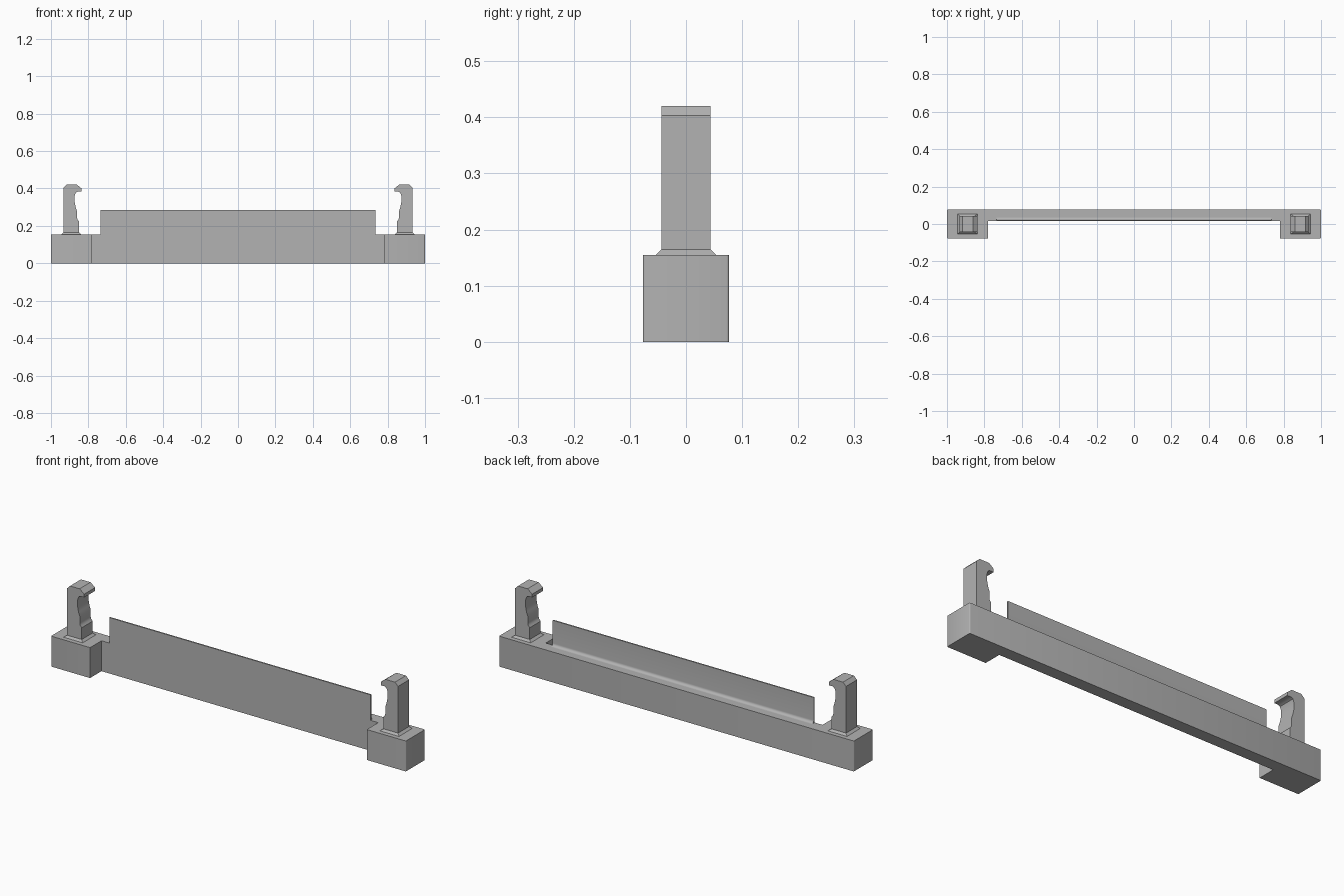
import bpy, bmesh
from math import cos, sin, pi, radians
from mathutils import Vector

cube = bpy.data.objects.get("Cube")
if cube:
    bpy.data.objects.remove(cube)

grey = bpy.data.materials.new("plain_grey")
grey.use_nodes = True
grey.diffuse_color = (0.45, 0.45, 0.45, 1)
grey.node_tree.nodes["Principled BSDF"].inputs["Base Color"].default_value = (0.45, 0.45, 0.45, 1)


def finish(name, bm):
    bmesh.ops.recalc_face_normals(bm, faces=bm.faces)
    mesh = bpy.data.meshes.new(name)
    bm.to_mesh(mesh)
    bm.free()
    mesh.materials.append(grey)
    obj = bpy.data.objects.new(name, mesh)
    bpy.context.collection.objects.link(obj)
    bpy.ops.object.select_all(action='DESELECT')
    obj.select_set(True)
    bpy.context.view_layer.objects.active = obj
    bpy.ops.object.shade_smooth_by_angle(angle=radians(35))
    return obj


def prism(points, depth):
    """Extrude a closed loop of 3D points along a vector."""
    bm = bmesh.new()
    face = bm.faces.new([bm.verts.new(p) for p in points])
    out = bmesh.ops.extrude_face_region(bm, geom=[face])
    verts = [v for v in out["geom"] if isinstance(v, bmesh.types.BMVert)]
    bmesh.ops.translate(bm, vec=Vector(depth), verts=verts)
    return bm


HALF_Y, BASE_TOP, FRONT_Y = 0.077, 0.155, 0.015

# Base bar with two feet reaching forward, upright edges slightly rounded
half = [(0.78, FRONT_Y), (0.78, -HALF_Y), (1, -HALF_Y), (1, HALF_Y)]
outline = half + [(-x, y) for x, y in reversed(half)]
bm = prism([(x, y, 0) for x, y in outline], (0, 0, BASE_TOP))
upright = [e for e in bm.edges
           if abs(e.verts[0].co.z - e.verts[1].co.z) > 0.1 and abs(e.verts[0].co.x) > 0.9]
bmesh.ops.bevel(bm, geom=upright, offset=0.005, segments=3, profile=0.5, affect='EDGES')
finish("base_bar", bm)

# Thin upright blade, flush with the bar front, with a fillet along its back foot
blade_back, r = 0.022, 0.014
profile = [(FRONT_Y, BASE_TOP), (FRONT_Y, 0.285), (blade_back, 0.285)]
for i in range(7):
    a = pi + i * pi / 12
    profile.append((blade_back + r + r * cos(a), BASE_TOP + r + r * sin(a)))
finish("blade", prism([(-0.736, y, z) for y, z in profile], (1.472, 0, 0)))

# Hooked clips on chamfered collars, hooks facing inward
hook = [(0.933, BASE_TOP), (0.933, 0.403), (0.916, 0.42), (0.862, 0.42),
        (0.836, 0.4), (0.836, 0.383), (0.858, 0.383), (0.868, 0.377), (0.873, 0.362),
        (0.873, 0.325), (0.868, 0.3), (0.861, 0.28), (0.861, 0.245),
        (0.858, 0.234), (0.85, 0.225), (0.85, BASE_TOP)]
for side, name in ((1, "left"), (-1, "right")):
    finish(name + "_clip", prism([(side * x, -0.044, z) for x, z in hook], (0, 0.088, 0)))

    bm = bmesh.new()
    rings = []
    for x0, x1, y, z in ((0.838, 0.945, 0.054, BASE_TOP), (0.85, 0.933, 0.044, 0.165)):
        rings.append([bm.verts.new((side * px, py, z))
                      for px, py in ((x0, -y), (x1, -y), (x1, y), (x0, y))])
    for i in range(4):
        j = (i + 1) % 4
        bm.faces.new((rings[0][i], rings[0][j], rings[1][j], rings[1][i]))
    bm.faces.new(rings[0])
    bm.faces.new(rings[1])
    finish(name + "_clip_collar", bm)
